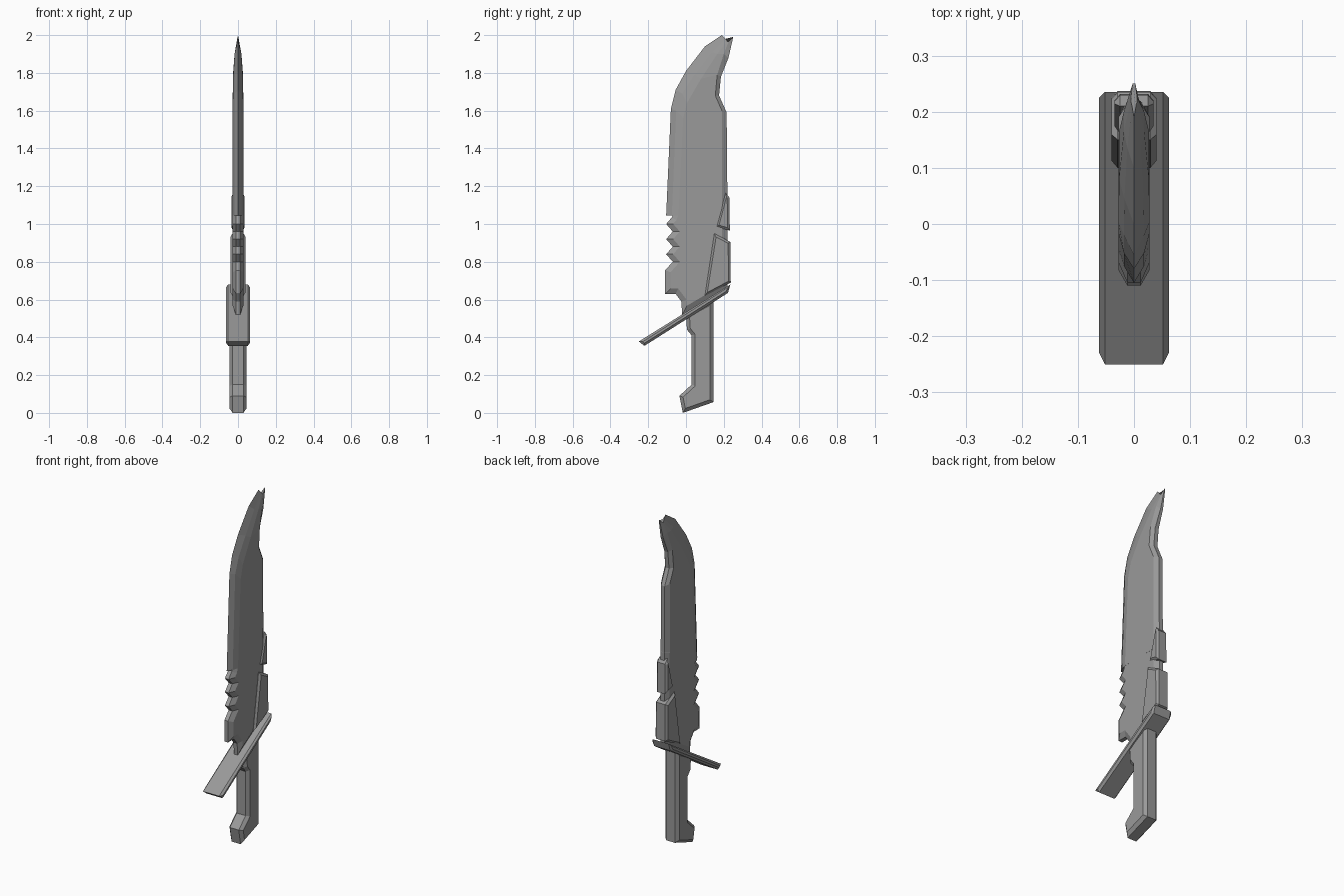
import bpy
import bmesh
from mathutils import Vector

old = bpy.data.objects.get("Cube")
if old:
    bpy.data.objects.remove(old, do_unlink=True)

steel = bpy.data.materials.new("steel grey")
steel.use_nodes = True
GREY = (0.32, 0.32, 0.32, 1)
steel.diffuse_color = GREY
steel.node_tree.nodes["Principled BSDF"].inputs["Base Color"].default_value = GREY


def finish(bm, name):
    bmesh.ops.remove_doubles(bm, verts=bm.verts, dist=0.0002)
    bmesh.ops.recalc_face_normals(bm, faces=bm.faces)
    mesh = bpy.data.meshes.new(name)
    bm.to_mesh(mesh)
    bm.free()
    mesh.materials.append(steel)
    obj = bpy.data.objects.new(name, mesh)
    bpy.context.collection.objects.link(obj)
    return obj


def inset_outline(points, dist):
    """Mitred inward offset of a closed outline."""
    pts = [Vector(p) for p in points]
    n = len(pts)
    area = sum(pts[i - 1].cross(pts[i]) for i in range(n))
    sign = 1 if area > 0 else -1
    result = []
    for i, p in enumerate(pts):
        d1 = (p - pts[i - 1]).normalized()
        d2 = (pts[(i + 1) % n] - p).normalized()
        n1 = Vector((-d1.y, d1.x)) * sign
        n2 = Vector((-d2.y, d2.x)) * sign
        result.append(p + (n1 + n2) * dist / max(1 + n1.dot(n2), 0.5))
    return result


def chamfered_plate(name, outline, half, inset, depth):
    """Side outline (y, z) extruded along x with chamfered rims."""
    inner = inset_outline(outline, inset)
    layers = [(inner, -half), (outline, depth - half), (outline, half - depth), (inner, half)]
    bm = bmesh.new()
    rings = [[bm.verts.new((x, p[0], p[1])) for p in pts] for pts, x in layers]
    n = len(outline)
    for a, b in zip(rings, rings[1:]):
        for i in range(n):
            j = (i + 1) % n
            bm.faces.new((a[i], a[j], b[j], b[i]))
    bm.faces.new(rings[0])
    bm.faces.new(rings[-1])
    return finish(bm, name)


# Blade: lines running from its base to the tip, from cutting edge to spine
edge = [(-.105, 1.045), (-.08, 1.61), (-.055, 1.71), (0, 1.81), (.10, 1.94), (.19, 2.0)]
bevel = [(-.075, 1.045), (-.052, 1.6), (-.02, 1.69), (.045, 1.79), (.135, 1.91), (.21, 1.98)]
cheek = [(-.04, 1.045), (-.015, 1.56), (.005, 1.64), (.08, 1.77), (.165, 1.9), (.218, 1.967)]
shoulder = [(.19, 1.045), (.19, 1.6), (.155, 1.68), (.165, 1.79), (.2, 1.9), (.226, 1.967)]
spine = [(.22, 1.045), (.215, 1.59), (.175, 1.68), (.185, 1.78), (.225, 1.88), (.25, 1.99)]
taper = [1, 1, 1, .95, .65, .2]
lines = [(edge, 0), (bevel, .018), (cheek, .028), (shoulder, .028), (spine, .012)]

bm = bmesh.new()
loops = []
for k, t in enumerate(taper):
    right = [(-w * t, *line[k]) for line, w in lines]
    left = [(w * t, *line[k]) for line, w in reversed(lines[1:])]
    loops.append([bm.verts.new(p) for p in right + left])
count = len(loops[0])
for a, b in zip(loops, loops[1:]):
    for i in range(count):
        j = (i + 1) % count
        bm.faces.new((a[i], a[j], b[j], b[i]))
bm.faces.new(loops[0])
bm.faces.new(loops[-1])
finish(bm, "blade")

# Toothed blade root, running up inside the blade
teeth = []
for i in range(3):
    z = 1.0 - .08 * i
    teeth += [(-.105, z), (-.07, z - .04)]
root = [(.19, 1.25), (0, 1.25), (-.05, 1.1), (-.075, 1.035)] + teeth
root += [(-.11, .755), (-.11, .63), (-.055, .63), (-.025, .59), (-.02, .52),
         (.2, .65), (.219, .67), (.219, 1.2)]
chamfered_plate("toothed_blade_root", root, .0278, .028, .016)

# Spine fittings
chamfered_plate("upper_spine_clamp",
                [(.21, 1.165), (.23, 1.14), (.232, .965), (.16, .985)], .035, .012, .01)
chamfered_plate("lower_spine_clamp",
                [(.15, .95), (.235, .905), (.237, .69), (.10, .62)], .04, .012, .011)

# Slanted cross guard
chamfered_plate("cross_guard",
                [(-.25, .378), (-.22, .355), (.222, .635), (.235, .68)], .0625, .012, .0105)

# Grip with flared pommel
chamfered_plate("grip",
                [(0, .52), (.005, .44), (.03, .41), (.03, .15), (-.035, .09),
                 (-.017, 0), (.145, .057), (.145, .6)], .045, .018, .016)
